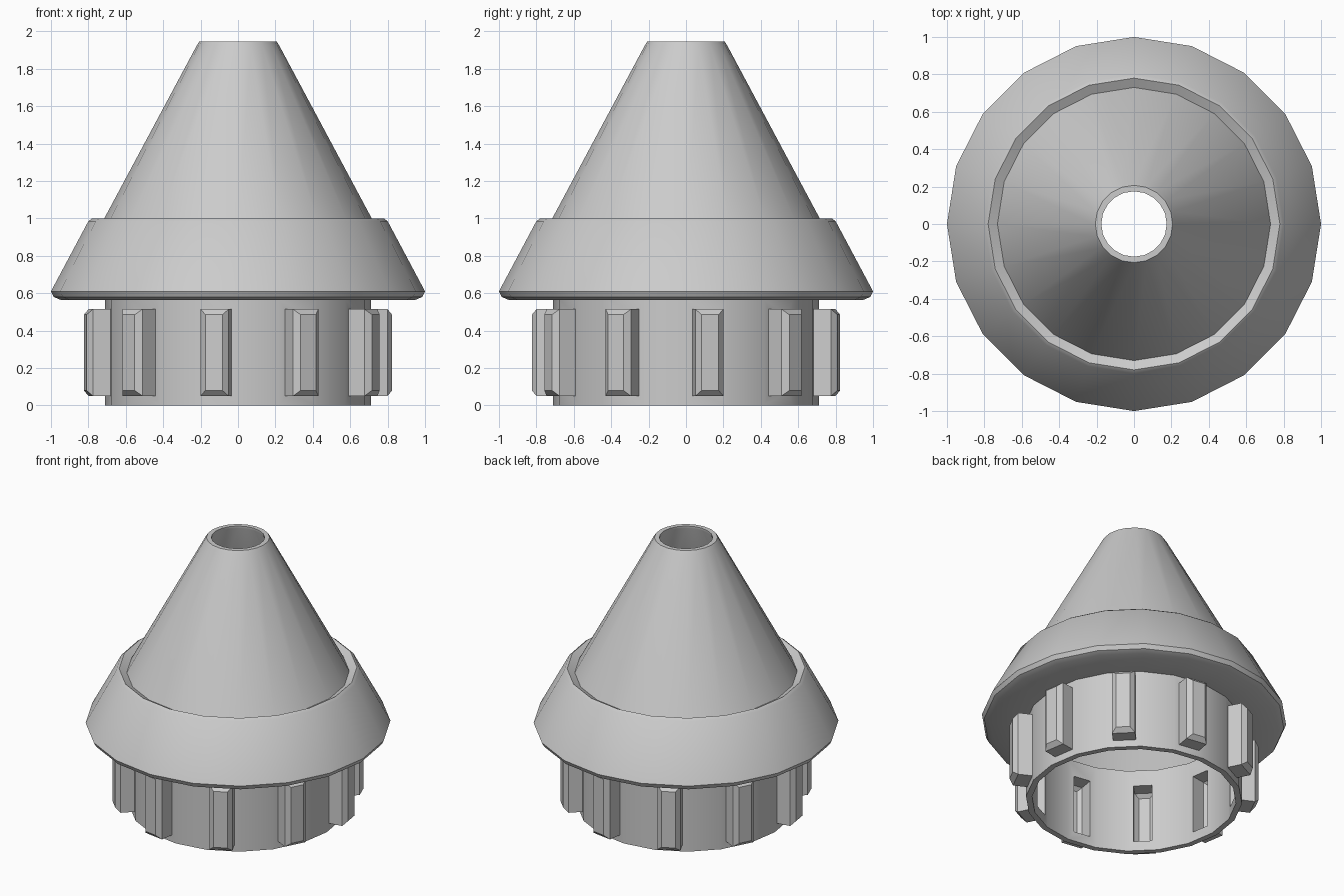
import bpy, bmesh, math
from mathutils import Matrix

if "Cube" in bpy.data.objects:
    bpy.data.objects.remove(bpy.data.objects["Cube"])

SIDES = 20


def make_object(name, bm):
    bmesh.ops.recalc_face_normals(bm, faces=bm.faces)
    mesh = bpy.data.meshes.new(name)
    bm.to_mesh(mesh)
    bm.free()
    obj = bpy.data.objects.new(name, mesh)
    bpy.context.collection.objects.link(obj)
    return obj


def lathe(name, profile):
    """Revolve a closed (radius, z) loop around the z axis."""
    bm = bmesh.new()
    rings = []
    for i in range(SIDES):
        a = 2 * math.pi * i / SIDES
        rings.append([bm.verts.new((r * math.cos(a), r * math.sin(a), z)) for r, z in profile])
    n = len(profile)
    for i in range(SIDES):
        p, q = rings[i], rings[(i + 1) % SIDES]
        for j in range(n):
            k = (j + 1) % n
            bm.faces.new((p[j], q[j], q[k], p[k]))
    return make_object(name, bm)


def rib_ring(name, r_in, r_out, half, z0, z1, chamfer):
    """Ten radial blocks with a chamfered outer face, centred on alternate flats."""
    bm = bmesh.new()
    c = chamfer
    layers = ((r_in, 0), (r_out - c, 0), (r_out, c))
    for i in range(10):
        rot = Matrix.Rotation(math.radians(9 + 36 * i), 4, 'Z')
        loops = []
        for x, d in layers:
            h = half - d
            corners = ((x, -h, z0 + d), (x, h, z0 + d), (x, h, z1 - d), (x, -h, z1 - d))
            vs = [bm.verts.new(co) for co in corners]
            bmesh.ops.transform(bm, matrix=rot, verts=vs)
            loops.append(vs)
        bm.faces.new(loops[0][::-1])
        bm.faces.new(loops[-1])
        for a, b in zip(loops, loops[1:]):
            for j in range(4):
                k = (j + 1) % 4
                bm.faces.new((a[j], a[k], b[k], b[j]))
    return make_object(name, bm)


# Thin hollow shell: base tube, flared collar and open cone
shell = lathe("cone_shell", [
    # outside
    (0.71, 0), (0.71, 0.565), (0.95, 0.565), (0.985, 0.58), (1.0, 0.61),
    (0.80, 0.985), (0.78, 1.0), (0.73, 0.972), (0.22, 1.925), (0.207, 1.945),
    # inside
    (0.175, 1.945), (0.175, 1.93), (0.70, 0.94), (0.745, 0.955), (0.765, 0.96),
    (0.95, 0.62), (0.94, 0.605), (0.67, 0.605), (0.67, 0)])

# Hollow grip ribs around the base tube
ribs = rib_ring("grip_ribs", 0.69, 0.827, 0.076, 0.05, 0.515, 0.03)

# Pockets opening to the inside behind every rib
cutter = rib_ring("pocket_cutter", 0.60, 0.79, 0.062, 0.07, 0.49, 0.025)
cutter.hide_render = True

for obj in (shell, ribs):
    mod = obj.modifiers.new("pockets", 'BOOLEAN')
    mod.operation = 'DIFFERENCE'
    mod.solver = 'EXACT'
    mod.object = cutter
    bpy.ops.object.select_all(action='DESELECT')
    bpy.context.view_layer.objects.active = obj
    obj.select_set(True)
    bpy.ops.object.modifier_apply(modifier=mod.name)

# Smooth rounds on the shell, flat ribs
bpy.ops.object.select_all(action='DESELECT')
bpy.context.view_layer.objects.active = shell
shell.select_set(True)
bpy.ops.object.shade_smooth_by_angle(angle=math.radians(32))
bpy.data.objects.remove(cutter)
